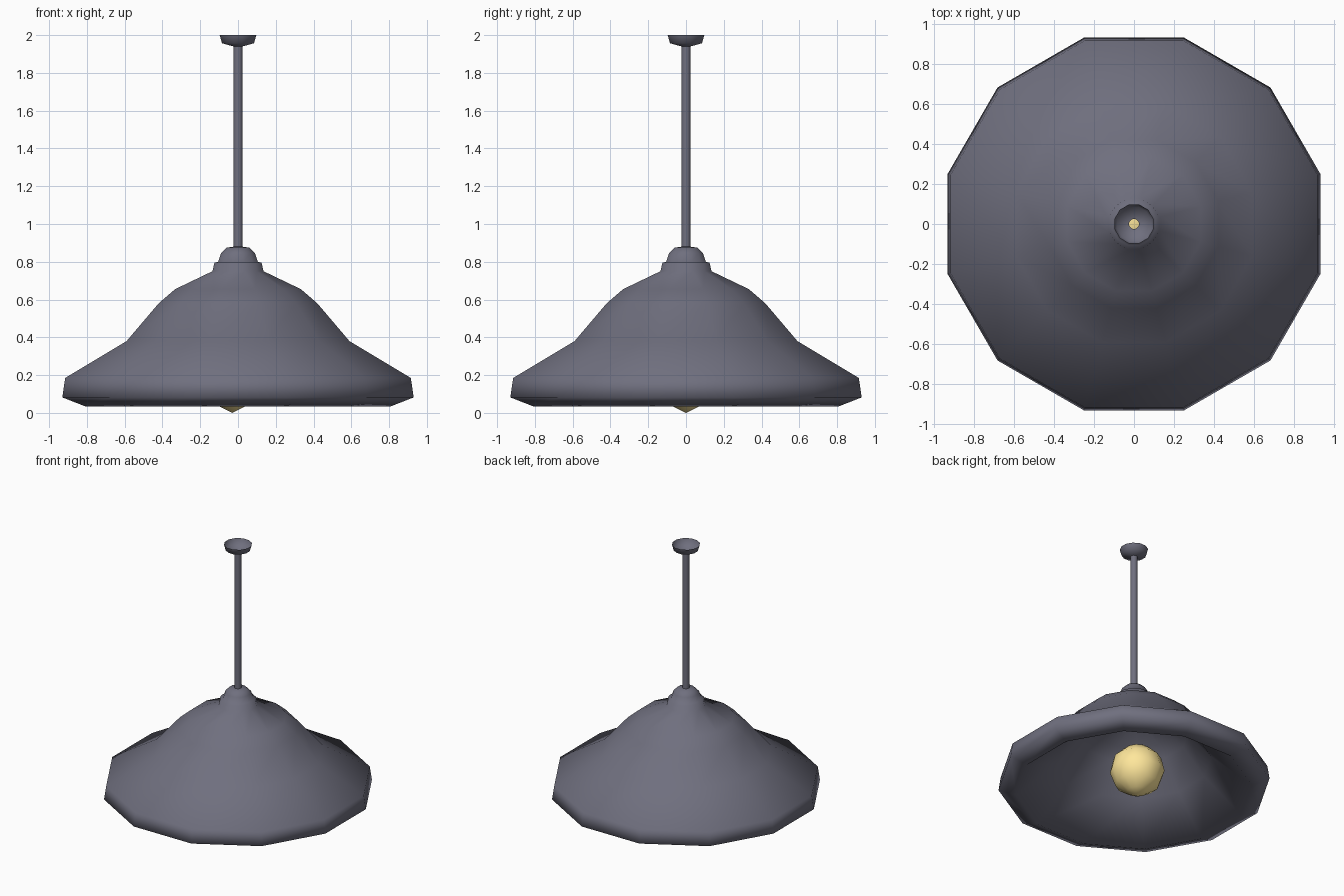
import bpy, bmesh, math

if "Cube" in bpy.data.objects:
    bpy.data.objects.remove(bpy.data.objects["Cube"])

SIDES = 12
FLAT = math.cos(math.pi / SIDES)   # half-width of the polygon relative to its corner radius


def material(name, color):
    mat = bpy.data.materials.new(name)
    mat.diffuse_color = (*color, 1)
    mat.use_nodes = True
    mat.node_tree.nodes["Principled BSDF"].inputs["Base Color"].default_value = mat.diffuse_color
    return mat


def lathe(name, profile, mat, x=0.0):
    """Revolve (half width, z) points into a 12-sided open surface; zero widths become poles."""
    bm = bmesh.new()
    rings = []
    for w, z in profile:
        if w == 0:
            rings.append([bm.verts.new((x, 0, z))] * SIDES)
            continue
        r = w / FLAT
        angles = [2 * math.pi * (i + 0.5) / SIDES for i in range(SIDES)]
        rings.append([bm.verts.new((x + r * math.cos(a), r * math.sin(a), z)) for a in angles])
    for lo, hi in zip(rings, rings[1:]):
        for i in range(SIDES):
            j = (i + 1) % SIDES
            corners = [lo[i], lo[j], hi[j], hi[i]]
            face = bm.faces.new(list(dict.fromkeys(corners)))
            face.smooth = True
    mesh = bpy.data.meshes.new(name)
    bm.to_mesh(mesh)
    bm.free()
    mesh.materials.append(mat)
    obj = bpy.data.objects.new(name, mesh)
    bpy.context.collection.objects.link(obj)
    return obj


metal = material("dark_metal", (0.16, 0.16, 0.21))
glow = material("warm_yellow", (1.0, 0.80, 0.33))

# Thick bell shade: inner wall down to the lip, then outer wall up to collar and cap
lathe("shade", [
    (0.03, 0.66), (0.10, 0.63), (0.29, 0.55), (0.37, 0.48), (0.53, 0.28),
    (0.81, 0.035), (0.93, 0.082), (0.915, 0.185), (0.59, 0.38),
    (0.42, 0.58), (0.333, 0.655), (0.135, 0.75), (0.125, 0.795),
    (0.105, 0.80), (0.09, 0.845), (0.06, 0.875), (0.024, 0.88)], metal)

# Hollow hanging rod
lathe("rod", [(0.024, 0.88), (0.024, 1.94)], metal)

# Open ceiling canopy
lathe("canopy", [(0.024, 1.94), (0.085, 1.957), (0.097, 2.0)], metal)

# Light bulb, hung slightly off centre
lathe("bulb", [
    (0, 0.0), (0.07, 0.035), (0.15, 0.09), (0.187, 0.195),
    (0.165, 0.295), (0.095, 0.365), (0, 0.39)], glow, x=-0.03)
